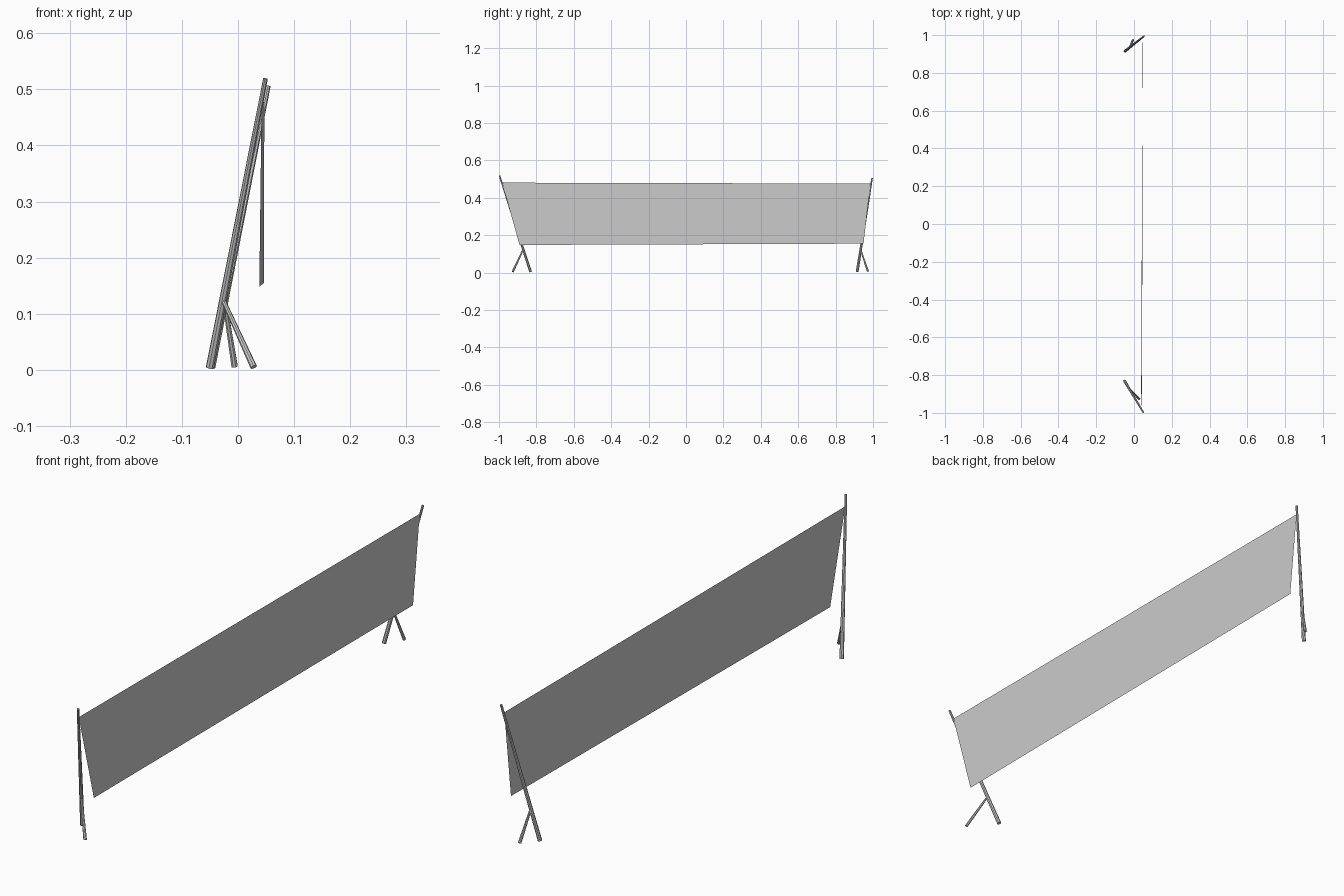
import bpy
import bmesh
from mathutils import Vector

if "Cube" in bpy.data.objects:
    bpy.data.objects.remove(bpy.data.objects["Cube"])


def pole(name, foot, top, r_foot, r_top, sides=8):
    """Tapered round pole between two points."""
    a, b = Vector(foot), Vector(top)
    axis = b - a
    bpy.ops.mesh.primitive_cone_add(vertices=sides, radius1=r_foot, radius2=r_top,
                                    depth=axis.length, location=(a + b) / 2)
    ob = bpy.context.object
    ob.name = name
    ob.rotation_euler = axis.to_track_quat('Z', 'Y').to_euler()
    bpy.ops.object.shade_smooth_by_angle()
    return ob


# Leaning end poles and the short prop that splits off each one:
# (name, pole foot, pole top, prop foot)
ends = [
    ("near", (-0.050, -0.831, 0.004), (0.049, -0.997, 0.519), (0.028, -0.926, 0.005)),
    ("far", (-0.048, 0.915, 0.004), (0.054, 0.995, 0.506), (-0.006, 0.973, 0.006)),
]
for name, foot, top, prop_foot in ends:
    pole(name + "_pole", foot, top, 0.0075, 0.0042)
    joint = Vector(foot).lerp(Vector(top), 0.235)
    pole(name + "_prop", prop_foot, joint, 0.006, 0.004)

# Hanging sheet stretched between the pole tops
bm = bmesh.new()
corners = [(0.038, -0.890, 0.148), (0.046, 0.949, 0.155),
           (0.047, 0.986, 0.476), (0.042, -0.983, 0.481)]
bm.faces.new([bm.verts.new(c) for c in corners])
mesh = bpy.data.meshes.new("hanging_sheet")
bm.to_mesh(mesh)
bm.free()
sheet = bpy.data.objects.new("hanging_sheet", mesh)
bpy.context.collection.objects.link(sheet)
